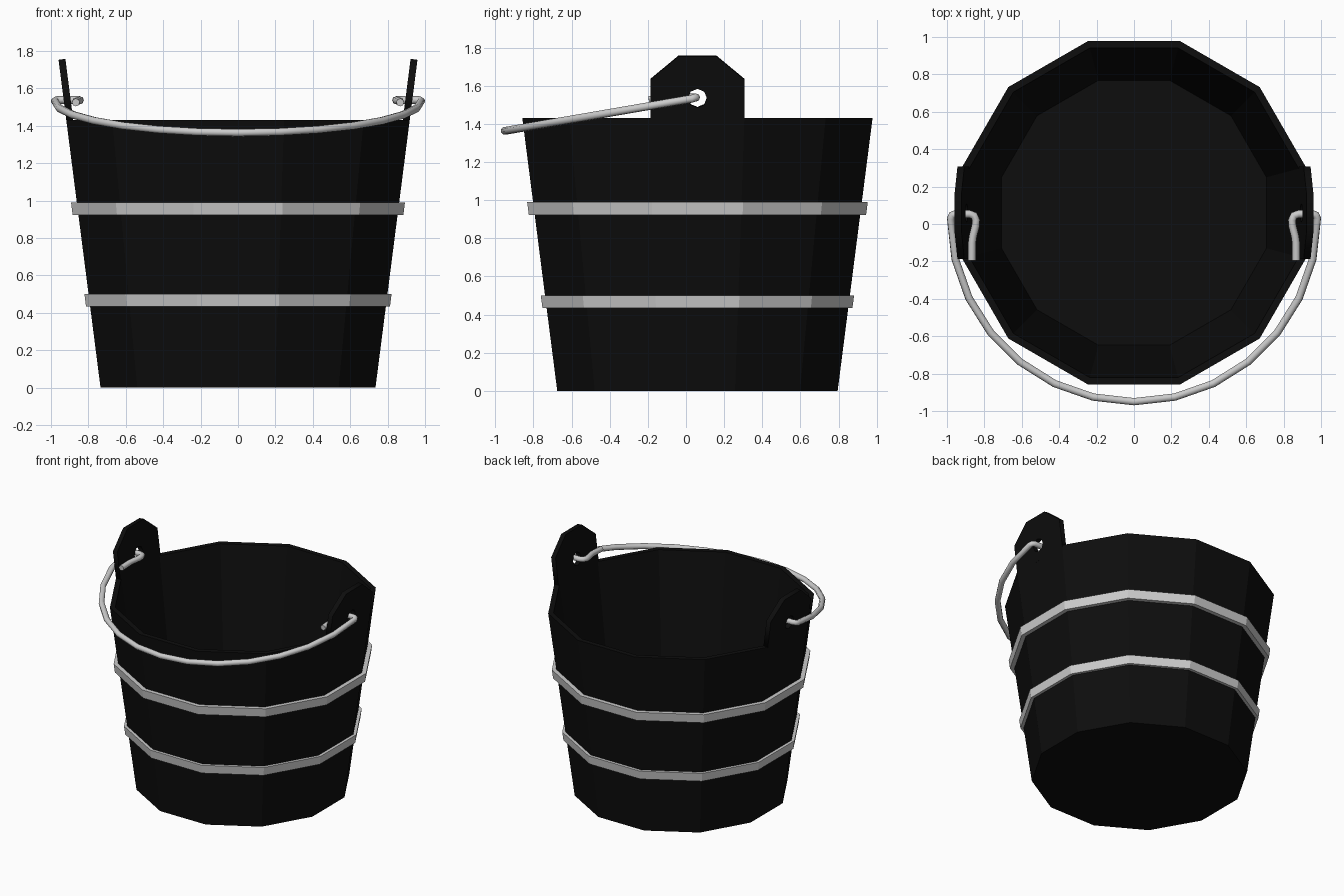
import bpy, bmesh
from math import sin, cos, pi, atan, radians
from mathutils import Matrix, Vector

if "Cube" in bpy.data.objects:
    bpy.data.objects.remove(bpy.data.objects["Cube"])

CY = 0.06                    # bucket axis offset in y
R0, SLOPE, RIM = 0.735, 0.128, 1.43
WALL = 0.037

dark = bpy.data.materials.new("dark_wood")
dark.diffuse_color = (0.004, 0.004, 0.004, 1)
dark.use_nodes = True
dark.node_tree.nodes["Principled BSDF"].inputs["Base Color"].default_value = dark.diffuse_color


def wall_r(z):
    return R0 + SLOPE * z


def lathe(name, profile, closed, mat=None, n=12):
    """Sweep (apothem, z) points round the bucket axis with n flat sides."""
    bm = bmesh.new()
    rings = []
    for r, z in profile:
        c = r / cos(pi / n)
        angs = [2 * pi * (i + 0.5) / n for i in range(n)]
        rings.append([bm.verts.new((c * cos(a), CY + c * sin(a), z)) for a in angs])
    pairs = list(zip(rings, rings[1:]))
    if closed:
        pairs.append((rings[-1], rings[0]))
    else:
        bm.faces.new(rings[0])
        bm.faces.new(rings[-1])
    for a, b in pairs:
        for i in range(n):
            j = (i + 1) % n
            bm.faces.new((a[i], a[j], b[j], b[i]))
    bmesh.ops.recalc_face_normals(bm, faces=bm.faces)
    me = bpy.data.meshes.new(name)
    bm.to_mesh(me)
    bm.free()
    ob = bpy.data.objects.new(name, me)
    bpy.context.collection.objects.link(ob)
    if mat:
        me.materials.append(mat)
    return ob


def add_spline(cu, pts, cyclic):
    sp = cu.splines.new('POLY')
    sp.points.add(len(pts) - 1)
    for p, co in zip(sp.points, pts):
        p.co = (co[0], co[1], co[2] if len(co) > 2 else 0.0, 1.0)
    sp.use_cyclic_u = cyclic
    return sp


# Bucket shell: outside, rim, inside, floor
FLOOR = 0.08
lathe("bucket", [(R0, 0), (wall_r(RIM), RIM), (wall_r(RIM) - WALL, RIM),
                 (wall_r(FLOOR) - WALL, FLOOR)], False, dark)

# Metal hoops
for name, z0, z1, t in (("lower_hoop", 0.435, 0.5, 0.022), ("upper_hoop", 0.923, 0.99, 0.031)):
    a, b = wall_r(z0), wall_r(z1)
    lathe(name, [(a - 0.005, z0), (a + t, z0), (b + t, z1), (b - 0.005, z1)], True)

# Ears: chamfered plates with an octagonal hole, leaning with the wall
lean = atan(SLOPE)
for s, side in ((1, "right"), (-1, "left")):
    cu = bpy.data.curves.new(side + "_ear", 'CURVE')
    cu.dimensions = '2D'
    cu.fill_mode = 'BOTH'
    cu.extrude = WALL / 2
    add_spline(cu, [(-0.247, -0.01), (0.247, -0.01), (0.247, 0.205), (0.1, 0.328),
                    (-0.1, 0.328), (-0.247, 0.205)], True)
    add_spline(cu, [(0.05 * cos(k * pi / 4), 0.107 + 0.05 * sin(k * pi / 4))
                    for k in range(8)], True)
    cu.materials.append(dark)
    ob = bpy.data.objects.new(side + "_ear", cu)
    bpy.context.collection.objects.link(ob)
    ax, ay = Vector((0, 1, 0)), Vector((s * sin(lean), 0, cos(lean)))
    m = Matrix((ax, ay, ax.cross(ay))).transposed().to_4x4()
    m.translation = (s * (wall_r(RIM) - WALL / 2), CY, RIM)
    ob.matrix_world = m

# Bail handle: half-circle wire, through the ears, ending in hooks
tilt = lambda y: 1.535 + 0.172 * (y - 0.05)
half = []
for k in range(8):
    a = radians(90) * k / 7
    y = 0.03 - 0.98 * cos(a)
    half.append((0.98 * sin(a), y, tilt(y)))
half += [(0.972, 0.047, 1.537), (0.955, 0.053, 1.538), (0.88, 0.053, 1.538),
         (0.855, 0.045, 1.538), (0.845, 0.02, 1.537), (0.847, -0.01, 1.535),
         (0.861, -0.065, 1.532), (0.866, -0.1, 1.53), (0.867, -0.195, 1.525)]
path = [(-x, y, z) for x, y, z in reversed(half[1:])] + half
cu = bpy.data.curves.new("handle", 'CURVE')
cu.dimensions = '3D'
cu.bevel_depth = 0.021
cu.bevel_resolution = 2
cu.use_fill_caps = True
add_spline(cu, path, False).use_smooth = True
bpy.context.collection.objects.link(bpy.data.objects.new("handle", cu))
